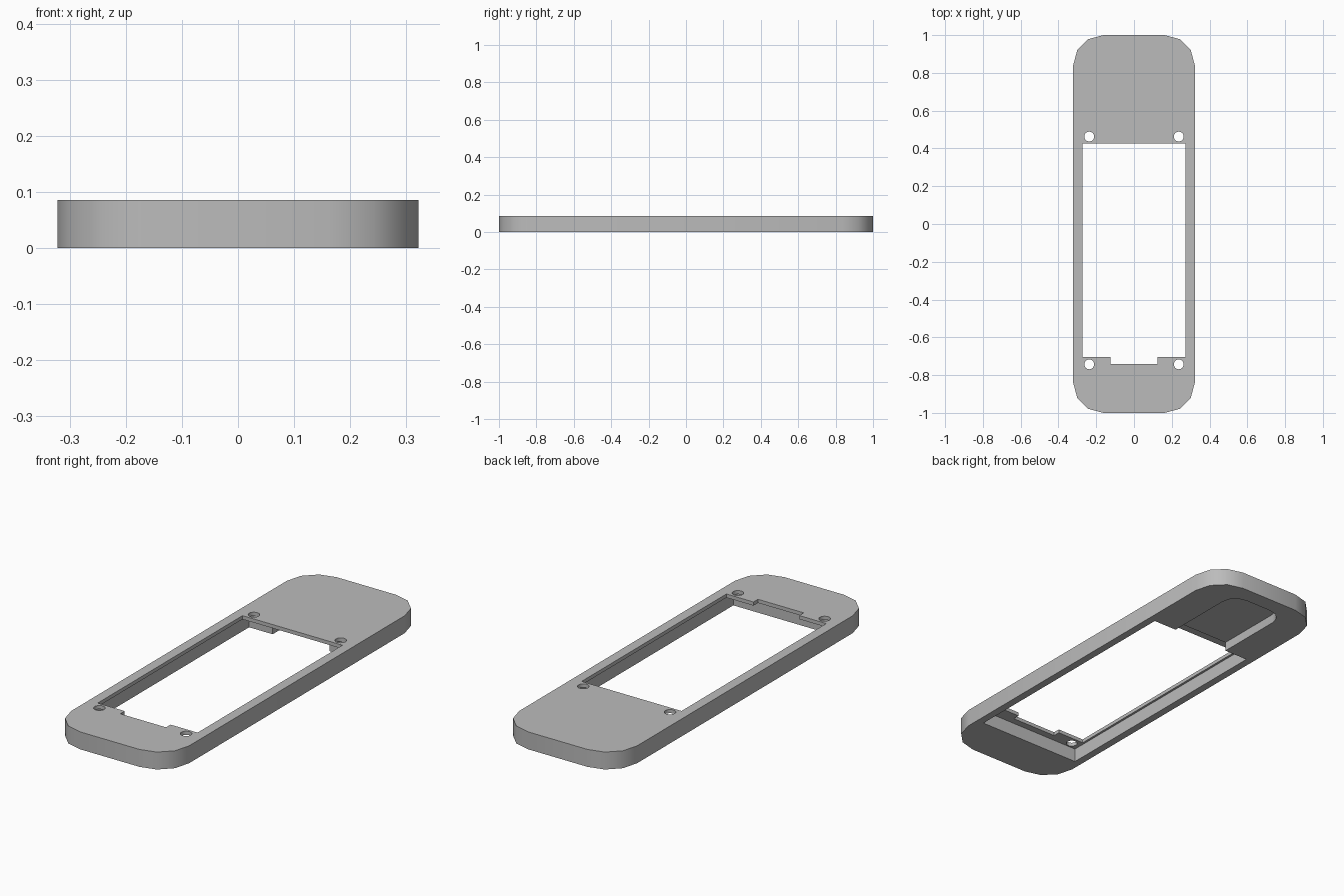
import bpy
import bmesh
from math import sin, cos, pi, radians

cube = bpy.data.objects.get("Cube")
if cube:
    bpy.data.objects.remove(cube, do_unlink=True)

HEIGHT = 0.086
BELOW, ABOVE = -0.1, 0.2

grey = bpy.data.materials.new("plain grey")
grey.use_nodes = True
colour = (0.5, 0.5, 0.5, 1)
grey.diffuse_color = colour
grey.node_tree.nodes["Principled BSDF"].inputs["Base Color"].default_value = colour


def prism(name, outline, z0, z1):
    """Extrude a counter-clockwise outline from z0 to z1."""
    bm = bmesh.new()
    base = bm.faces.new([bm.verts.new((x, y, z0)) for x, y in outline])
    top = bmesh.ops.extrude_face_region(bm, geom=[base])["geom"]
    verts = [v for v in top if isinstance(v, bmesh.types.BMVert)]
    bmesh.ops.translate(bm, verts=verts, vec=(0, 0, z1 - z0))
    bmesh.ops.recalc_face_normals(bm, faces=bm.faces)
    mesh = bpy.data.meshes.new(name)
    bm.to_mesh(mesh)
    bm.free()
    mesh.materials.append(grey)
    obj = bpy.data.objects.new(name, mesh)
    bpy.context.collection.objects.link(obj)
    return obj


def arc(cx, cy, r, start, steps=3, sweep=pi / 2):
    return [(cx + r * cos(start + sweep * i / steps),
             cy + r * sin(start + sweep * i / steps)) for i in range(steps + 1)]


def rectangle(x, y0, y1):
    return [(-x, y0), (x, y0), (x, y1), (-x, y1)]


# Outer body with rounded corners
half_x, r = 0.322, 0.16
cx, cy = half_x - r, 1 - r
outline = (arc(cx, cy, r, 0) + arc(-cx, cy, r, pi / 2)
           + arc(-cx, -cy, r, pi) + arc(cx, -cy, r, 1.5 * pi))
body = prism("cover_plate", outline, 0, HEIGHT)

# Window with a notch at the front end
window = [(-0.273, -0.705), (-0.125, -0.705), (-0.125, -0.74), (0.125, -0.74),
          (0.125, -0.705), (0.273, -0.705), (0.273, 0.425), (-0.273, 0.425)]
cutters = [prism("window_cutter", window, BELOW, ABOVE)]

# Pocket under the window, leaving a thin lip
cutters.append(prism("pocket_cutter", rectangle(0.284, -0.775, 0.492), BELOW, 0.068))

# Shallower round-cornered recess under the solid end
rx, ry, rr = 0.155, 0.92, 0.08
recess = ([(-rx, 0.35), (rx, 0.35)] + arc(rx - rr, ry - rr, rr, 0)
          + arc(rr - rx, ry - rr, rr, pi / 2))
cutters.append(prism("recess_cutter", recess, BELOW, 0.045))

# Screw holes
for x in (-0.237, 0.237):
    for y in (-0.743, 0.463):
        ring = arc(x, y, 0.026, 0, 24, 2 * pi)[:-1]
        cutters.append(prism("screw_hole_cutter", ring, BELOW, ABOVE))

bpy.context.view_layer.objects.active = body
for cutter in cutters:
    cutter.hide_render = True
    mod = body.modifiers.new("cut", "BOOLEAN")
    mod.operation = "DIFFERENCE"
    mod.solver = "EXACT"
    mod.object = cutter
    bpy.ops.object.modifier_apply(modifier=mod.name)
    bpy.data.objects.remove(cutter, do_unlink=True)

# Smooth rounded walls, sharp rims
bpy.ops.object.select_all(action="DESELECT")
body.select_set(True)
bpy.ops.object.shade_smooth_by_angle(angle=radians(35))
